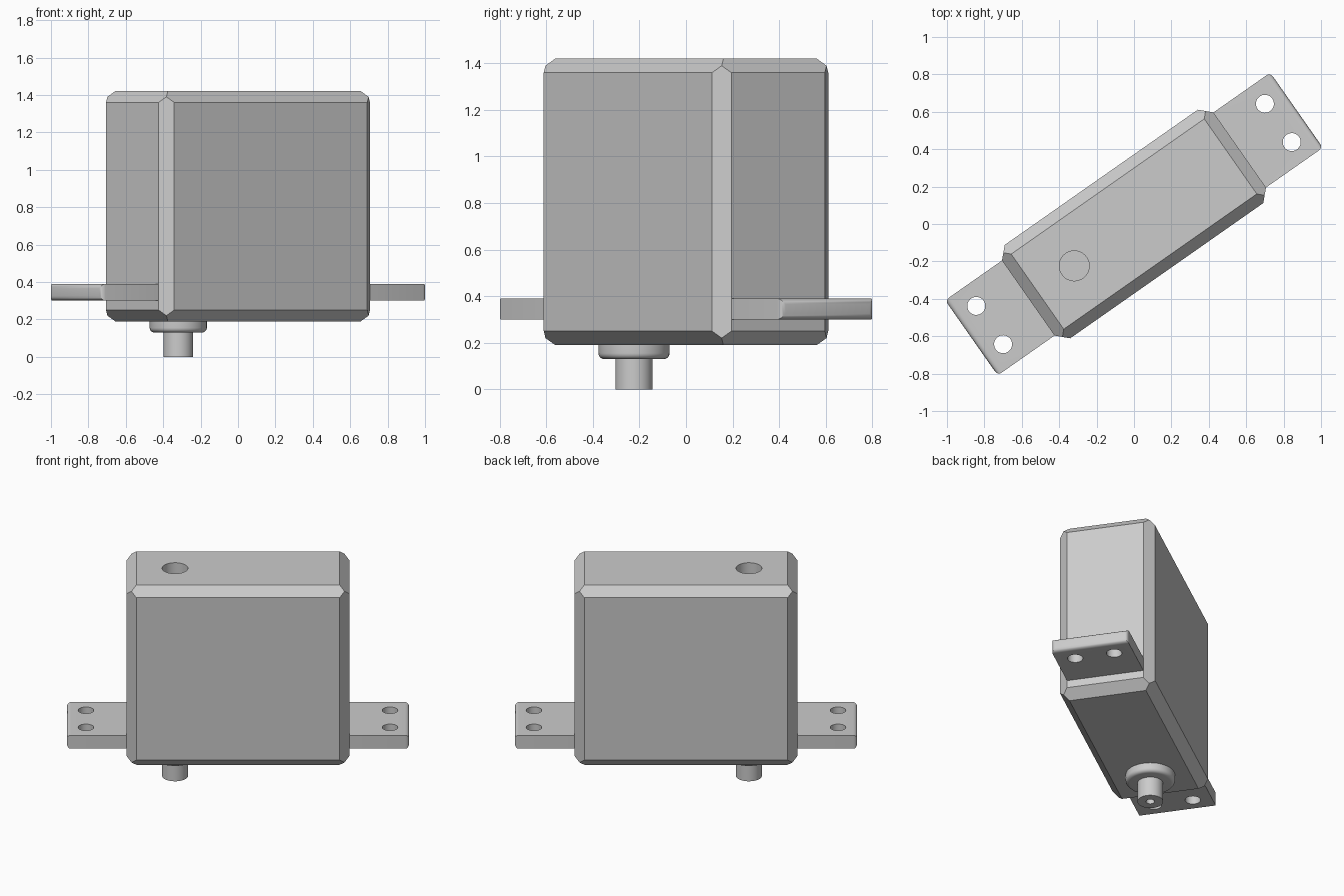
import bpy, bmesh, math
from itertools import product
from mathutils import Matrix

if "Cube" in bpy.data.objects:
    bpy.data.objects.remove(bpy.data.objects["Cube"])

TURN = math.radians(35)      # the whole unit is turned about z
SHAFT_U = -0.39              # shaft position along the case

grey = bpy.data.materials.new("grey plastic")
grey.diffuse_color = (0.6, 0.6, 0.6, 1)
grey.use_nodes = True
grey.node_tree.nodes["Principled BSDF"].inputs["Base Color"].default_value = grey.diffuse_color
parts = []


def make(name, bm):
    bmesh.ops.recalc_face_normals(bm, faces=bm.faces)
    mesh = bpy.data.meshes.new(name)
    bm.to_mesh(mesh)
    bm.free()
    mesh.materials.append(grey)
    obj = bpy.data.objects.new(name, mesh)
    bpy.context.collection.objects.link(obj)
    return obj


def cylinder(name, u, v, z0, z1, r, fillet=0):
    bm = bmesh.new()
    bmesh.ops.create_cone(bm, cap_ends=True, segments=48, radius1=r, radius2=r, depth=z1 - z0,
                          matrix=Matrix.Translation((u, v, (z0 + z1) / 2)))
    if fillet:
        low = [e for e in bm.edges if all(w.co.z < z0 + 1e-4 for w in e.verts)]
        bmesh.ops.bevel(bm, geom=low, offset=fillet, segments=5, profile=0.5, affect='EDGES')
    return make(name, bm)


def cut(obj, cutter):
    mod = obj.modifiers.new("hole", 'BOOLEAN')
    mod.operation = 'DIFFERENCE'
    mod.solver = 'EXACT'
    mod.object = cutter
    bpy.context.view_layer.objects.active = obj
    bpy.ops.object.modifier_apply(modifier=mod.name)
    bpy.data.objects.remove(cutter)


# Case: box with every edge chamfered and mitred corners
X, Y, Z, C, MID = 0.69, 0.305, 0.615, 0.06, 0.805
bm = bmesh.new()
for sx, sy, sz in product((-1, 1), repeat=3):
    for dx, dy, dz in ((0, C, C), (C, 0, C), (C, C, 0), (C / 2, C / 2, C / 2)):
        bm.verts.new((sx * (X - dx), sy * (Y - dy), MID + sz * (Z - dz)))
bmesh.ops.convex_hull(bm, input=bm.verts[:])
bmesh.ops.dissolve_limit(bm, angle_limit=0.02, verts=bm.verts[:], edges=bm.edges[:])
case = make("case", bm)
cut(case, cylinder("cutter", SHAFT_U, 0, 1.17, 1.5, 0.08))
parts.append(case)

# Mounting tabs: rounded outer end, two screw holes each
for side, label in ((-1, "left"), (1, "right")):
    bm = bmesh.new()
    inner, outer = 0.66, 1.061
    bmesh.ops.create_cube(bm, size=1, matrix=Matrix.Translation((side * (inner + outer) / 2, 0, 0.345))
                          @ Matrix.Diagonal((outer - inner, 0.49, 0.09, 1)))
    end = [e for e in bm.edges if all(abs(w.co.x) > 1 for w in e.verts)]
    bmesh.ops.bevel(bm, geom=end, offset=0.025, segments=4, profile=0.5, affect='EDGES')
    tab = make(label + "_mounting_tab", bm)
    for v in (-0.125, 0.125):
        cut(tab, cylinder("cutter", side * 0.942, v, 0.2, 0.5, 0.048))
    parts.append(tab)

# Collar and output shaft under the case
parts.append(cylinder("shaft_collar", SHAFT_U, 0, 0.13, 0.2, 0.153, 0.025))
shaft = cylinder("output_shaft", SHAFT_U, 0, 0, 0.16, 0.08)
cut(shaft, cylinder("cutter", SHAFT_U, 0, -0.1, 0.1, 0.027))
parts.append(shaft)

# Smooth the round surfaces and turn everything
for obj in parts:
    obj.data.transform(Matrix.Rotation(TURN, 4, 'Z'))
    bpy.ops.object.select_all(action='DESELECT')
    obj.select_set(True)
    bpy.context.view_layer.objects.active = obj
    bpy.ops.object.shade_smooth_by_angle(angle=math.radians(30))
